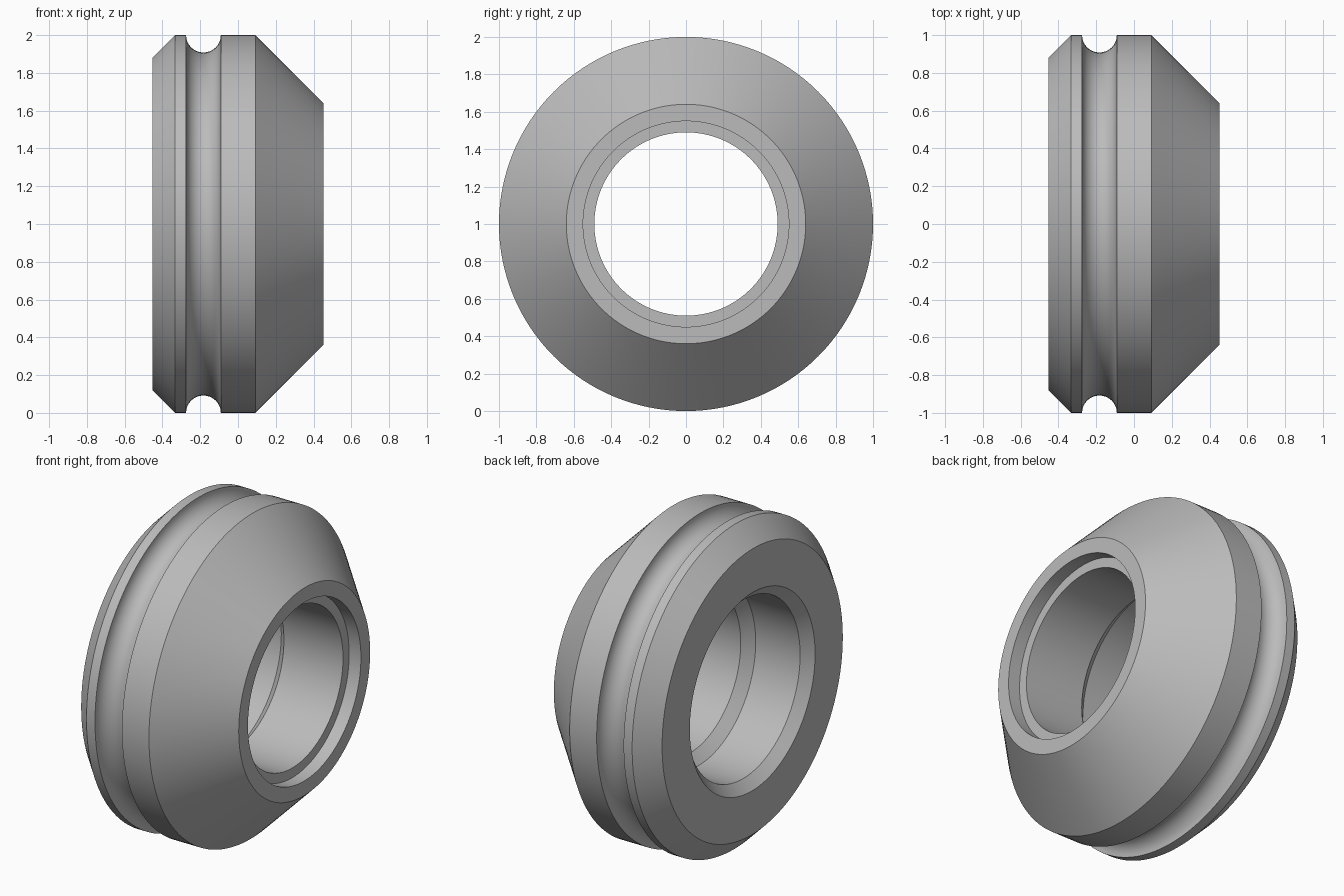
import bpy, bmesh
from math import pi, sin, cos, radians
from mathutils import Vector

cube = bpy.data.objects.get("Cube")
if cube:
    bpy.data.objects.remove(cube, do_unlink=True)

SEGMENTS = 128
END = 0.453          # half the width along x
AXIS_Z = 1.0

# Plain grey material
grey = bpy.data.materials.new("plain grey")
grey.use_nodes = True
colour = (0.5, 0.5, 0.5, 1)
grey.diffuse_color = colour
grey.node_tree.nodes["Principled BSDF"].inputs["Base Color"].default_value = colour

# Half-round groove around the rim
groove_x, groove_r, steps = -0.183, 0.092, 16
groove = [(groove_x - groove_r * cos(pi * i / steps), 1 - groove_r * sin(pi * i / steps))
          for i in range(steps + 1)]

# Cross-section as (x, radius): bevelled rim, groove, cone, then the stepped bore
outside = [(-END, 0.88), (-END + 0.12, 1)] + groove + [(END - 0.36, 1), (END, 0.64)]
bore = [(END, 0.55), (END - 0.08, 0.55), (END - 0.08, 0.49), (-0.03, 0.49),
        (-0.09, 0.55), (-END + 0.06, 0.55), (-END, 0.61)]
profile = outside + bore

# Turn the cross-section around the x axis
bm = bmesh.new()
verts = [bm.verts.new((x, 0, AXIS_Z + r)) for x, r in profile]
edges = [bm.edges.new((a, b)) for a, b in zip(verts, verts[1:] + verts[:1])]
bmesh.ops.spin(bm, geom=verts + edges, cent=Vector((0, 0, AXIS_Z)), axis=(1, 0, 0),
               angle=2 * pi, steps=SEGMENTS, use_merge=True)
bmesh.ops.remove_doubles(bm, verts=bm.verts, dist=1e-5)
bmesh.ops.recalc_face_normals(bm, faces=bm.faces)

mesh = bpy.data.meshes.new("grooved_ring")
bm.to_mesh(mesh)
bm.free()
mesh.materials.append(grey)
ring = bpy.data.objects.new("grooved_ring", mesh)
bpy.context.collection.objects.link(ring)

# Smooth round surfaces, keep the machined edges crisp
bpy.ops.object.select_all(action='DESELECT')
ring.select_set(True)
bpy.context.view_layer.objects.active = ring
bpy.ops.object.shade_smooth_by_angle(angle=radians(30))
